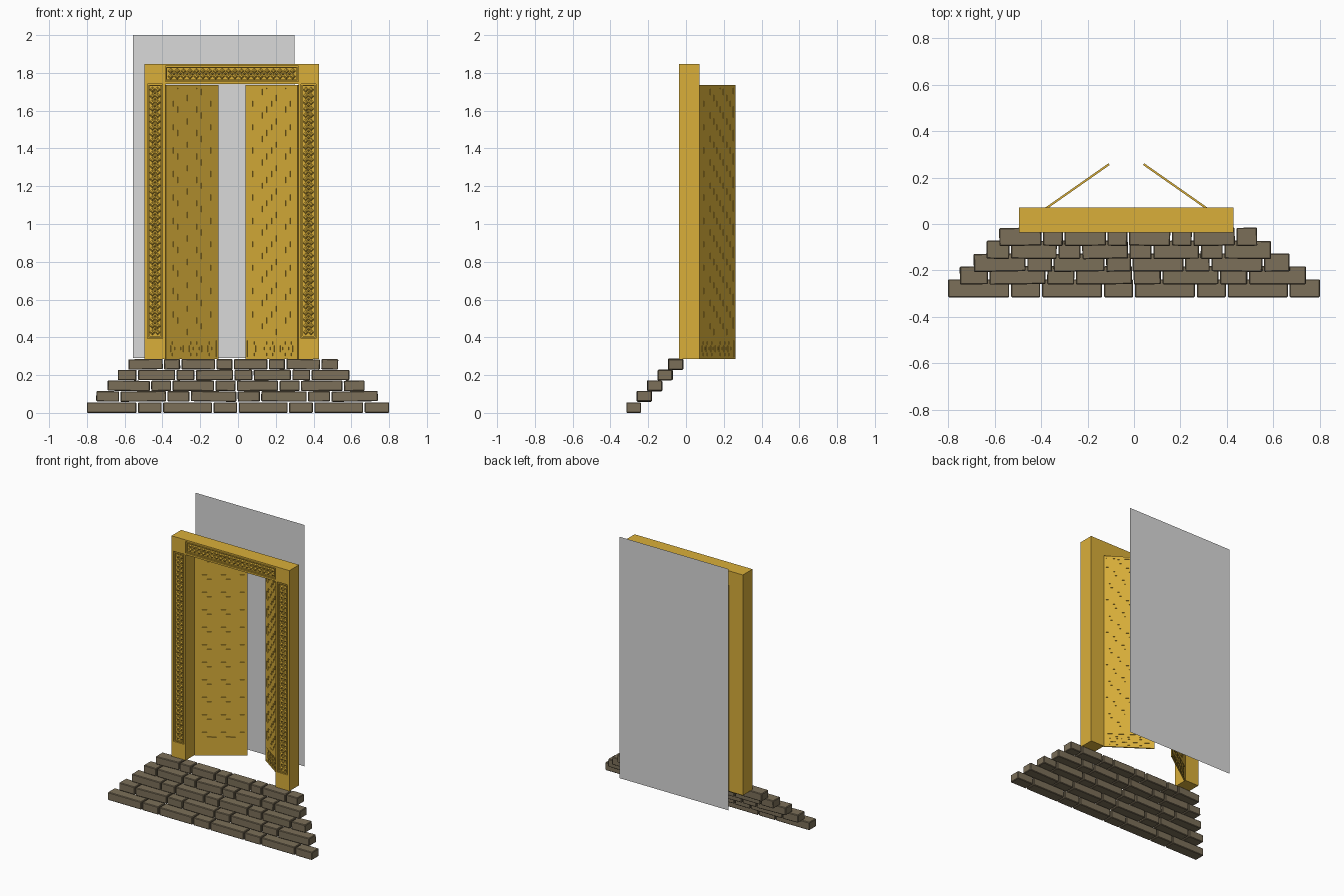
import bpy, bmesh, math, random
from mathutils import Matrix, Vector

if "Cube" in bpy.data.objects:
    bpy.data.objects.remove(bpy.data.objects["Cube"])

random.seed(4)
CX = -0.033  # centre line of the doorway


def material(name, rgb):
    m = bpy.data.materials.new(name)
    m.diffuse_color = (*rgb, 1)
    m.use_nodes = True
    m.node_tree.nodes["Principled BSDF"].inputs["Base Color"].default_value = m.diffuse_color
    return m


GOLD = material("gold", (0.70, 0.43, 0.042))
STONE = material("brown stone", (0.20, 0.16, 0.10))
GREY = material("light grey", (0.70, 0.70, 0.70))


def finish(bm, name, mat):
    me = bpy.data.meshes.new(name)
    bm.to_mesh(me)
    bm.free()
    me.materials.append(mat)
    ob = bpy.data.objects.new(name, me)
    bpy.context.collection.objects.link(ob)
    return ob


def box(bm, x0, x1, y0, y1, z0, z1, rot=None):
    m = Matrix.Translation(((x0 + x1) / 2, (y0 + y1) / 2, (z0 + z1) / 2))
    if rot:
        m = m @ rot
    m = m @ Matrix.Diagonal((x1 - x0, y1 - y0, z1 - z0, 1))
    return bmesh.ops.create_cube(bm, size=1, matrix=m)["verts"]


def rim(bm, x0, x1, y0, y1, z0, z1, w):
    """Rectangular border in the xz plane."""
    box(bm, x0, x0 + w, y0, y1, z0, z1)
    box(bm, x1 - w, x1, y0, y1, z0, z1)
    box(bm, x0 + w, x1 - w, y0, y1, z0, z0 + w)
    box(bm, x0 + w, x1 - w, y0, y1, z1 - w, z1)


def stud(bm, x, y, z, r, h):
    """Small four-sided carved point facing -y."""
    m = Matrix.Translation((x, y - h / 2, z)) @ Matrix.Rotation(math.pi / 2, 4, 'X')
    bmesh.ops.create_cone(bm, cap_ends=True, segments=4, radius1=r,
                          radius2=r * 0.4, depth=h, matrix=m)


def carved(bm, x0, x1, z0, z1, y):
    """Staggered studs filling a recessed field."""
    p = 0.034
    nx, nz = max(2, round((x1 - x0) / p)), max(2, round((z1 - z0) / p))
    dx, dz = (x1 - x0) / nx, (z1 - z0) / nz
    for i in range(nx):
        for j in range(nz):
            stud(bm, x0 + (i + .5) * dx, y, z0 + (j + .5) * dz, 0.0155, 0.007)
            if i < nx - 1 and j < nz - 1:
                stud(bm, x0 + (i + 1) * dx, y, z0 + (j + 1) * dz, 0.008, 0.007)


# Door frame: posts and lintel with sunken carved fields on the front
F, R, B = -0.037, -0.028, 0.071
Z0, ZL, Z1 = 0.285, 1.742, 1.847
X0, X1, PW = -0.495, 0.429, 0.11
for name, a in (("left_post", X0), ("right_post", X1 - PW)):
    bm = bmesh.new()
    b = a + PW
    left = name == "left_post"
    fa = a + 0.016 if left else a + 0.014
    fb = fa + 0.08
    box(bm, a, b, R, B, Z0, Z1)
    box(bm, a, b, F, R, Z0, 0.395)
    box(bm, a, b, F, R, ZL, Z1)
    box(bm, a, fa, F, R, 0.395, ZL)
    box(bm, fb, b, F, R, 0.395, ZL)
    rim(bm, fa + .004, fb - .004, F, R, 0.40, ZL - .006, 0.006)
    carved(bm, fa + .012, fb - .012, 0.41, ZL - .014, R)
    finish(bm, name, GOLD)

bm = bmesh.new()
a, b = X0 + PW, X1 - PW
box(bm, a, b, R, B, ZL, Z1)
box(bm, a, b, F, R, ZL, 1.755)
box(bm, a, b, F, R, 1.836, Z1)
rim(bm, a + .004, b - .004, F, R, 1.759, 1.832, 0.006)
carved(bm, a + .012, b - .012, 1.767, 1.824, R)
finish(bm, "lintel", GOLD)


# Open doors: thin core with border and stepped diagonal relief on both sides
def door(name, mirrored):
    bm = bmesh.new()
    W, zb, zm, zt, c, h = 0.338, 0.285, 0.40, 1.737, 0.0015, 0.0045
    box(bm, 0, W, -c, c, zb, zt)
    rim(bm, 0, W, -h, h, zm - .005, zt, 0.017)
    rim(bm, 0, W, -h, h, zb, zm - .005, 0.012)
    lo, hi = zm + 0.012, zt - 0.017
    n, step, period, tall = 10, 0.031, 0.124, 0.066
    cw = (W - 0.034) / n
    for i in range(n):
        z = lo - period - (i * step) % period
        while z < hi:
            s, e = max(z, lo), min(z + tall, hi)
            if e - s > 0.003:
                box(bm, 0.017 + i * cw, 0.017 + (i + 1) * cw, -h, h, s, e)
            z += period
    # lower panel: rows of small blocks with ring tiles between them
    for i in range(7):
        x = 0.030 + (i + .5) * (W - 0.06) / 7
        box(bm, x - .008, x + .008, -h, h, 0.302, 0.318)
        box(bm, x - .008, x + .008, -h, h, 0.362, 0.378)
        rim(bm, x - .017, x + .017, -h, h, 0.323, 0.357, 0.009)
    bm.transform(Matrix.Translation((-0.384, 0.064, 0)) @ Matrix.Rotation(math.radians(35), 4, 'Z'))
    if mirrored:
        bm.transform(Matrix.Translation((2 * CX, 0, 0)) @ Matrix.Diagonal((-1, 1, 1, 1)))
        bmesh.ops.reverse_faces(bm, faces=bm.faces[:])
    finish(bm, name, GOLD)


door("left_door", False)
door("right_door", True)

# Steps: five rows of alternating long and short bricks, slightly uneven
rows = [(-0.80, 0.80, -0.318, 0.0), (-0.75, 0.74, -0.262, 0.059),
        (-0.69, 0.67, -0.207, 0.115), (-0.635, 0.59, -0.152, 0.172),
        (-0.58, 0.53, -0.096, 0.229)]
for k, (xa, xb, y, z) in enumerate(rows):
    bm = bmesh.new()
    unit = (xb - xa) / 12  # four long (2 units) and four short (1 unit)
    x = xa
    for i in range(8):
        w = unit * (2 if (i + k) % 2 == 0 else 1)
        t = 0.0 if k == 0 else 0.022
        rot = (Matrix.Rotation(random.uniform(-t, t), 4, 'Z')
               @ Matrix.Rotation(random.uniform(-t, t), 4, 'Y'))
        g = 0.004
        box(bm, x + g * (i > 0), x + w - g * (i < 7), y + 0.002, y + 0.08,
            z + 0.001 * (k > 0), z + 0.056, rot)
        x += w
    bmesh.ops.bevel(bm, geom=bm.edges[:], offset=0.004, segments=1, affect='EDGES')
    finish(bm, "step_row_%d" % (k + 1), STONE)

# Flat backing sheet behind the doorway
bm = bmesh.new()
bm.faces.new([bm.verts.new(v) for v in ((-0.556, 0.318, 0.29), (0.30, 0.318, 0.29),
                                        (0.30, 0.318, 2.0), (-0.556, 0.318, 2.0))])
finish(bm, "backing_sheet", GREY)
